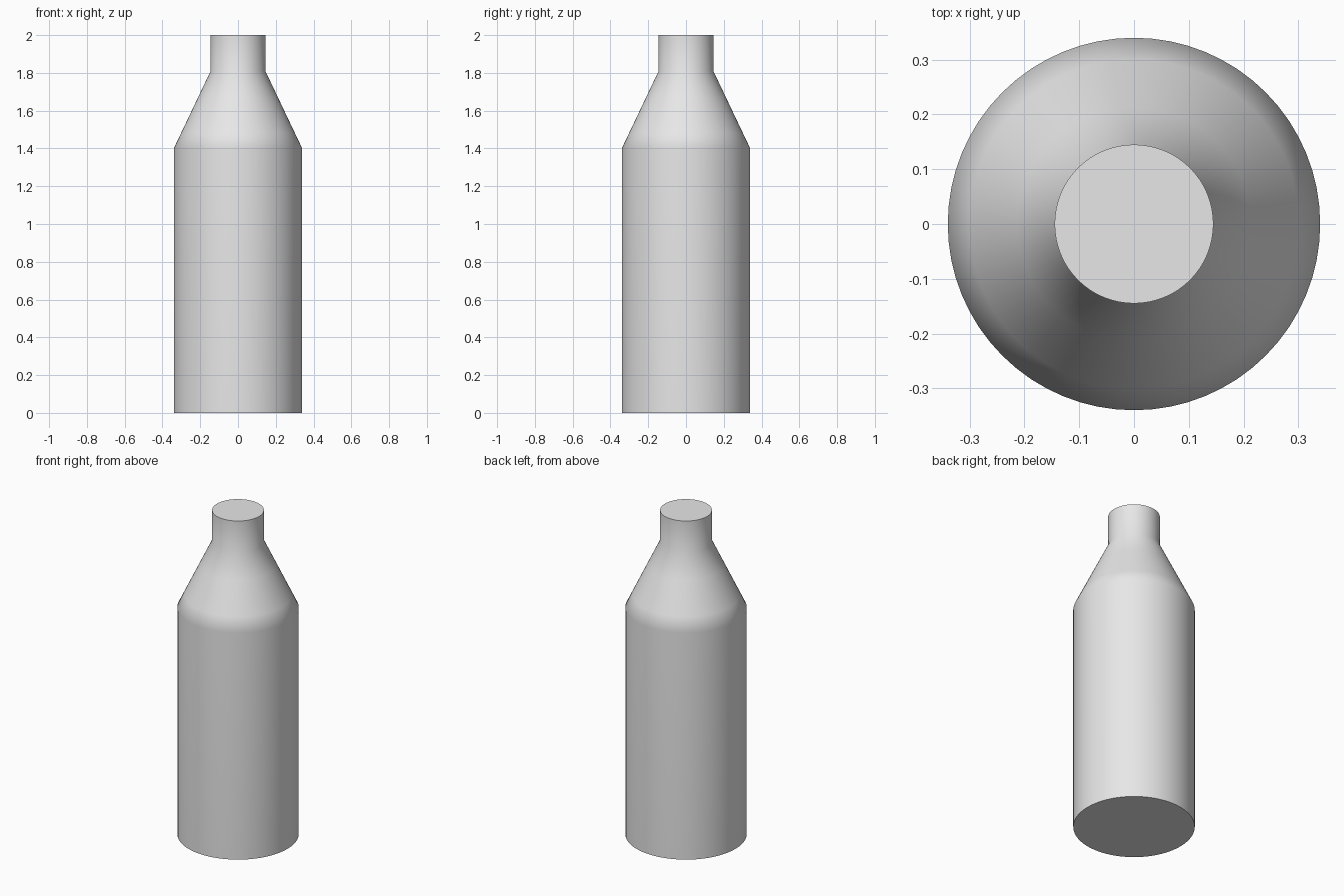
import bpy
import bmesh
import math

# Remove the default object
cube = bpy.data.objects.get("Cube")
if cube:
    bpy.data.objects.remove(cube, do_unlink=True)

SIDES = 64
BODY_R, NECK_R = 0.34, 0.145
SHOULDER_Z, NECK_Z, TOP_Z = 1.40, 1.81, 2.0


def make_material(name, colour):
    mat = bpy.data.materials.new(name)
    mat.use_nodes = True
    mat.diffuse_color = colour
    mat.node_tree.nodes["Principled BSDF"].inputs["Base Color"].default_value = colour
    return mat


def lathe(name, profile, mat):
    """Turn a (radius, height) profile about z and cap both ends."""
    bm = bmesh.new()
    rings = []
    for r, z in profile:
        angles = [2 * math.pi * i / SIDES for i in range(SIDES)]
        rings.append([bm.verts.new((r * math.cos(a), r * math.sin(a), z)) for a in angles])
    for low, high in zip(rings, rings[1:]):
        for i in range(SIDES):
            j = (i + 1) % SIDES
            bm.faces.new((low[i], low[j], high[j], high[i]))
    bm.faces.new(rings[0][::-1])
    bm.faces.new(rings[-1])
    mesh = bpy.data.meshes.new(name)
    bm.to_mesh(mesh)
    bm.free()
    mesh.materials.append(mat)
    obj = bpy.data.objects.new(name, mesh)
    bpy.context.collection.objects.link(obj)
    return obj


def shoulder_point(t):
    """Point on the straight slope between body and neck."""
    return (BODY_R + (NECK_R - BODY_R) * t, SHOULDER_Z + (NECK_Z - SHOULDER_Z) * t)


# Bottle: straight body, sloping shoulder, narrow closed neck
slope = [shoulder_point(t) for t in (0, 0.2, 0.65, 1)]
profile = [(BODY_R, 0)] + slope + [(NECK_R, TOP_Z)]
bottle = lathe("bottle", profile, make_material("light grey", (0.8, 0.8, 0.8, 1)))

# Soft shading round the sides, crisp rims at the base and mouth
bpy.ops.object.select_all(action="DESELECT")
bottle.select_set(True)
bpy.context.view_layer.objects.active = bottle
bpy.ops.object.shade_smooth_by_angle(angle=math.radians(30))
weighted = bottle.modifiers.new("weighted_normals", "WEIGHTED_NORMAL")
weighted.mode = "FACE_AREA"
weighted.keep_sharp = True
